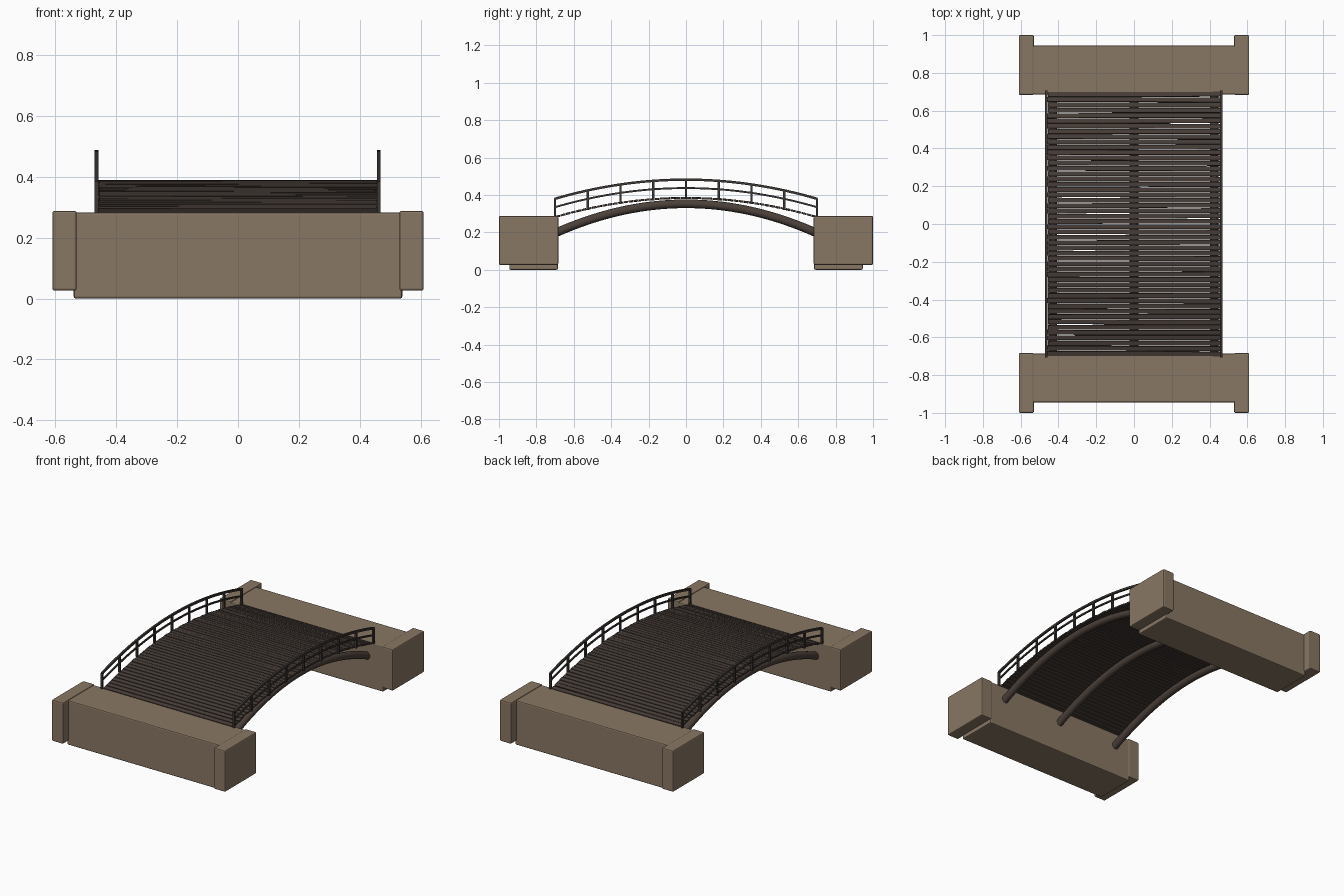
import bpy, bmesh, math, random
from mathutils import Matrix, Vector

if "Cube" in bpy.data.objects:
    bpy.data.objects.remove(bpy.data.objects["Cube"])

random.seed(4)

def mat(name, rgb):
    m = bpy.data.materials.new(name)
    m.diffuse_color = (*rgb, 1)
    m.use_nodes = True
    m.node_tree.nodes["Principled BSDF"].inputs["Base Color"].default_value = m.diffuse_color
    return m

STONE = mat("tan_stone", (0.25, 0.185, 0.125))
PLANK = mat("dark_brown_plank", (0.062, 0.046, 0.039))
BEAM = mat("brown_beam", (0.072, 0.052, 0.042))
RAIL = mat("dark_rail", (0.046, 0.038, 0.034))

def finish(name, bm, material, smooth=False):
    bmesh.ops.recalc_face_normals(bm, faces=bm.faces)
    me = bpy.data.meshes.new(name)
    bm.to_mesh(me)
    bm.free()
    me.materials.append(material)
    if smooth:
        for p in me.polygons:
            p.use_smooth = len(p.vertices) == 4
    ob = bpy.data.objects.new(name, me)
    bpy.context.collection.objects.link(ob)
    return ob

def add_box(bm, lo, hi):
    c = [(a + b) / 2 for a, b in zip(lo, hi)]
    s = [abs(b - a) for a, b in zip(lo, hi)]
    bmesh.ops.create_cube(bm, size=1, matrix=Matrix.Translation(c) @ Matrix.Diagonal((*s, 1)))

def block(name, lo, hi):
    bm = bmesh.new()
    add_box(bm, lo, hi)
    ob = finish(name, bm, STONE)
    b = ob.modifiers.new("soft_edges", 'BEVEL')
    b.width, b.segments = 0.007, 2

def curve_z(y, crown, drop):
    return crown - drop * (y / 0.7) ** 2

def sweep(bm, x, crown, drop, y_end, profile, steps=40):
    # profile of (x, normal) points swept along the arch
    rings = []
    for i in range(steps + 1):
        y = -y_end + 2 * y_end * i / steps
        slope = -2 * drop * y / 0.49
        n = Vector((0, -slope, 1)).normalized()
        c = Vector((x, y, curve_z(y, crown, drop)))
        rings.append([bm.verts.new(c + Vector((px, 0, 0)) + n * pn) for px, pn in profile])
    k = len(profile)
    for a, b in zip(rings, rings[1:]):
        for j in range(k):
            bm.faces.new((a[j], a[(j + 1) % k], b[(j + 1) % k], b[j]))
    bm.faces.new(rings[0])
    bm.faces.new(rings[-1])

# Stone abutments with raised end pillars
for side, label in ((-1, "front"), (1, "back")):
    block(label + "_abutment", (-0.54, side * 0.685, 0), (0.54, side * 0.945, 0.283))
    for sx, hand in ((-1, "left"), (1, "right")):
        block(f"{label}_{hand}_pillar", (sx * 0.53, side * 0.683, 0.026), (sx * 0.61, side * 1.0, 0.288))

# Round arched beams
circle = [(0.023 * math.cos(t * math.tau / 16), 0.023 * math.sin(t * math.tau / 16)) for t in range(16)]
for x, label in ((-0.43, "left"), (0, "middle"), (0.425, "right")):
    bm = bmesh.new()
    sweep(bm, x, 0.353, 0.157, 0.72, circle)
    finish(label + "_arch_beam", bm, BEAM, True)

# Deck of slightly uneven planks
N, DECK, DROP = 50, 0.384, 0.102
bm = bmesh.new()
for i in range(N):
    y = -0.686 + 1.372 * i / (N - 1)
    tilt = math.atan(-2 * DROP * y / 0.49)
    m = (Matrix.Translation((random.uniform(-0.002, 0.002), y, curve_z(y, DECK, DROP)))
         @ Matrix.Rotation(random.uniform(-0.003, 0.003), 4, 'Z')
         @ Matrix.Rotation(random.uniform(-0.002, 0.002), 4, 'Y')
         @ Matrix.Rotation(tilt, 4, 'X') @ Matrix.Diagonal((0.914, 0.0245, 0.01, 1)))
    bmesh.ops.create_cube(bm, size=1, matrix=m)
finish("deck_planks", bm, PLANK)

# Railings: top rail, middle rail and posts
def square(w, h):
    return [(-w, -h), (w, -h), (w, h), (-w, h)]

for x, label in ((-0.465, "left"), (0.462, "right")):
    bm = bmesh.new()
    sweep(bm, x, 0.482, DROP, 0.702, square(0.006, 0.0065))
    sweep(bm, x, 0.437, DROP, 0.702, square(0.004, 0.005))
    finish(label + "_rails", bm, RAIL)
    bm = bmesh.new()
    for i in range(9):
        y = -0.7 + 0.175 * i
        z = curve_z(y, 0, DROP)
        add_box(bm, (x - 0.006, y - 0.006, z + 0.378), (x + 0.006, y + 0.006, z + 0.484))
    finish(label + "_posts", bm, RAIL)
